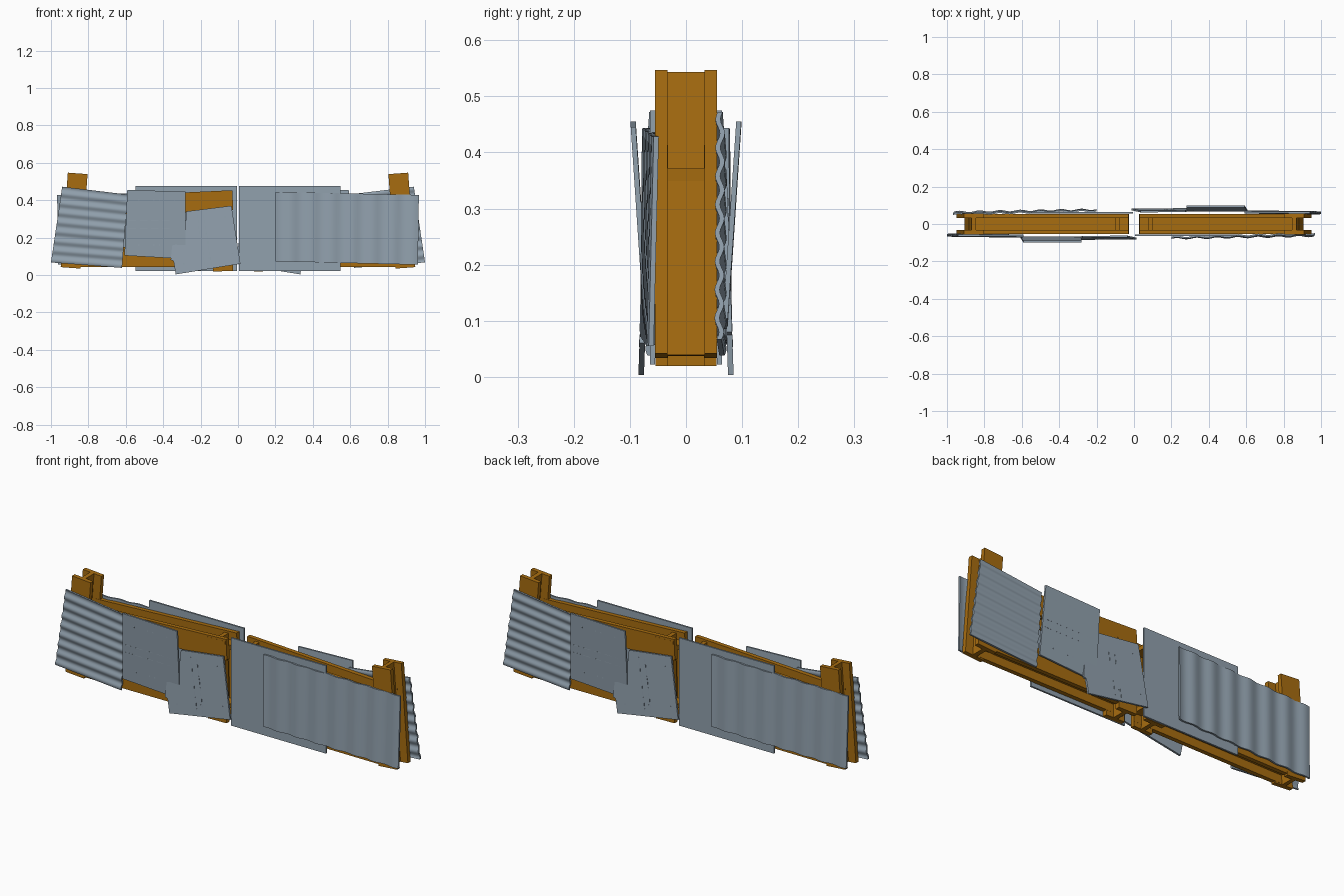
import bpy, bmesh, math
from mathutils import Matrix, Vector

cube = bpy.data.objects.get("Cube")
if cube:
    bpy.data.objects.remove(cube, do_unlink=True)


def material(name, rgb):
    m = bpy.data.materials.new(name)
    m.use_nodes = True
    m.diffuse_color = (*rgb, 1)
    bsdf = m.node_tree.nodes["Principled BSDF"]
    bsdf.inputs["Base Color"].default_value = (*rgb, 1)
    bsdf.inputs["Roughness"].default_value = 0.7
    return m


ORANGE = material("rusty_orange_steel", (0.39, 0.152, 0.005))
GREY = material("blue_grey_metal", (0.285, 0.355, 0.42))
HALF_TURN = Matrix.Rotation(math.pi, 4, "Z")


def finish(bm, name, mat, smooth=False):
    """Make the part and its half-turn twin."""
    bmesh.ops.recalc_face_normals(bm, faces=bm.faces)
    for prefix in ("right", "left"):
        mesh = bpy.data.meshes.new(prefix + "_" + name)
        bm.to_mesh(mesh)
        mesh.materials.append(mat)
        ob = bpy.data.objects.new(mesh.name, mesh)
        bpy.context.collection.objects.link(ob)
        if smooth:
            bpy.ops.object.select_all(action="DESELECT")
            ob.select_set(True)
            bpy.context.view_layer.objects.active = ob
            bpy.ops.object.shade_smooth_by_angle(angle=math.radians(35))
        bm.transform(HALF_TURN)
    bm.free()


def box(bm, size, matrix):
    bmesh.ops.create_cube(bm, size=1, matrix=matrix @ Matrix.Diagonal((*size, 1)))


def h_beam(name, start, end, width=0.106, depth=0.11, plate=0.022):
    """Beam between two (x, z) points, with its flanges facing front and back."""
    a, b = Vector((start[0], 0, start[1])), Vector((end[0], 0, end[1]))
    along = (b - a).normalized()
    across = along.cross(Vector((0, 1, 0)))
    frame = Matrix((along, (0, 1, 0), across)).transposed().to_4x4()
    frame.translation = (a + b) / 2
    length = (b - a).length
    bm = bmesh.new()
    for side in (-1, 1):
        shift = Matrix.Translation((0, side * (depth - plate) / 2, 0))
        box(bm, (length, plate, width), frame @ shift)
    box(bm, (length, depth - 2 * plate, plate), frame)
    finish(bm, name, ORANGE)


def sheet(name, corners, waves=0, amp=0.0, vertical=False, thick=0.009):
    """Sheet between corners: top left, top right, bottom right, bottom left."""
    tl, tr, br, bl = map(Vector, corners)
    steps = waves * 8 if waves else 1
    nu, nv = (steps, 1) if vertical else (1, steps)
    bm = bmesh.new()
    layers = []
    for off in (-thick / 2, thick / 2):
        rows = []
        for j in range(nv + 1):
            v, row = j / nv, []
            for i in range(nu + 1):
                u = i / nu
                p = tl.lerp(tr, u).lerp(bl.lerp(br, u), v)
                t = u if vertical else v
                p.y += off + amp * math.sin(2 * math.pi * waves * t)
                row.append(bm.verts.new(p))
            rows.append(row)
        layers.append(rows)
    for rows in layers:
        for j in range(nv):
            for i in range(nu):
                bm.faces.new((rows[j][i], rows[j][i + 1],
                              rows[j + 1][i + 1], rows[j + 1][i]))
    rims = []
    for rows in layers:
        rims.append(rows[0] + [r[-1] for r in rows[1:]]
                    + rows[-1][-2::-1] + [r[0] for r in rows[-2:0:-1]])
    for k in range(len(rims[0])):
        n = (k + 1) % len(rims[0])
        bm.faces.new((rims[0][k], rims[0][n], rims[1][n], rims[1][k]))
    finish(bm, name, GREY, smooth=waves > 0)


def studs(name, points, depth_at, size):
    """Small raised marks lying on a leaning sheet."""
    bm = bmesh.new()
    for x, z in points:
        box(bm, (size[0], 0.004, size[1]), Matrix.Translation((x, depth_at(z), z)))
    finish(bm, name, GREY)


# Frame: two leaning posts and two rails
h_beam("outer_post", (-0.895, 0.038), (-0.857, 0.543))
h_beam("inner_post", (-0.08, 0.02), (-0.088, 0.44), depth=0.109)
h_beam("upper_rail", (-0.885, 0.36), (-0.028, 0.4), depth=0.108)
h_beam("lower_rail", (-0.9, 0.095), (-0.028, 0.098), depth=0.108)

# Ribbed sheet at the outer end
sheet("outer_ribbed_sheet", [(-0.94, -0.061, 0.472), (-0.59, -0.064, 0.43),
                             (-0.62, -0.064, 0.038), (-1.0, -0.059, 0.067)],
      waves=8, amp=0.004)

# Flat panel leaning outward at the top
sheet("middle_panel", [(-0.592, -0.094, 0.455), (-0.28, -0.094, 0.445),
                       (-0.28, -0.07, 0.085), (-0.607, -0.07, 0.104)])

# Notched tilted plate
def plate_y(z):
    return -0.08 + 0.034 * z

outline = [(-0.275, 0.34), (-0.035, 0.37), (0.013, 0.06),
           (-0.333, 0.003), (-0.345, 0.075), (-0.36, 0.08),
           (-0.352, 0.158), (-0.29, 0.173)]
bm = bmesh.new()
face = bm.faces.new([bm.verts.new((x, plate_y(z) - 0.005, z)) for x, z in outline])
new = bmesh.ops.extrude_face_region(bm, geom=[face])["geom"]
bmesh.ops.translate(bm, vec=(0, 0.01, 0),
                    verts=[g for g in new if isinstance(g, bmesh.types.BMVert)])
finish(bm, "notched_plate", GREY)

# Rivets and seams on the panel and plate
def panel_front(z):
    return -0.0685 - 0.0667 * (z - 0.095) - 0.0045

def plate_front(z):
    return plate_y(z) - 0.004

rivets = [(x, z) for x in (-0.53, -0.45, -0.42, -0.34) for z in (0.4, 0.16)]
seams = [(-0.565 + 0.06 * i, z) for i in range(5) for z in (0.25, 0.29)]
studs("panel_rivets", rivets, panel_front, (0.007, 0.007))
studs("panel_seams", seams, panel_front, (0.04, 0.003))
studs("plate_rivets", [(-0.17, 0.22), (-0.155, 0.09), (-0.03, 0.115), (-0.07, 0.31),
                       (-0.29, 0.06)], plate_front, (0.007, 0.007))
seams = [(x - 0.16 * (z - 0.2), z) for x in (-0.2, -0.165)
         for z in [0.06 + 0.028 * i for i in range(10)]]
studs("plate_seams", seams, plate_front, (0.003, 0.014))

# Large flat board beside the gap, with a wide ribbed sheet over it
sheet("large_board", [(0.005, -0.06, 0.475), (0.547, -0.06, 0.475),
                      (0.547, -0.06, 0.022), (0.005, -0.06, 0.022)])
sheet("wide_ribbed_sheet", [(0.2, -0.072, 0.444), (0.967, -0.053, 0.428),
                            (0.962, -0.062, 0.055), (0.2, -0.075, 0.073)],
      waves=7, amp=0.004, vertical=True)
